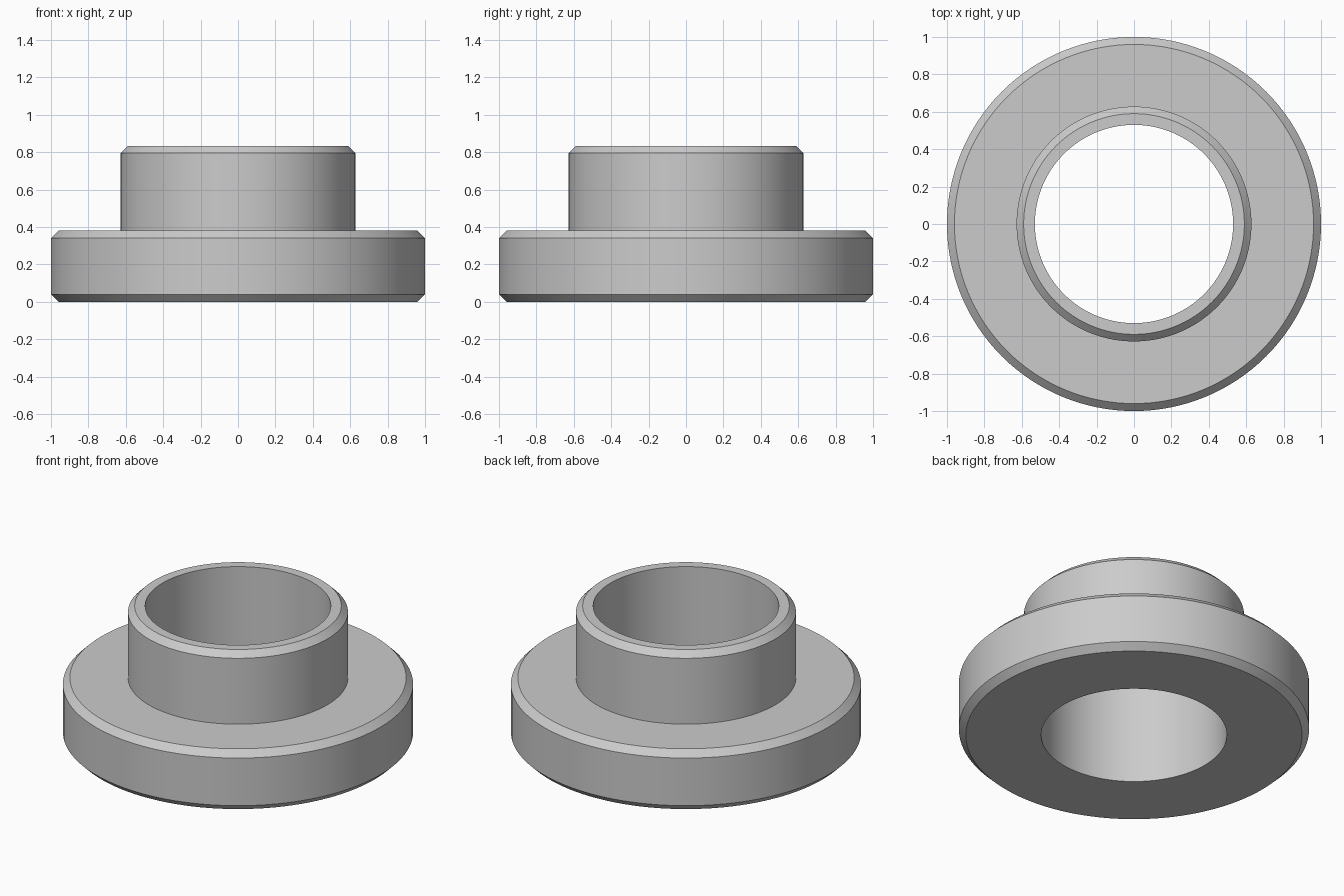
import bpy, bmesh
from math import cos, sin, tau, radians

if "Cube" in bpy.data.objects:
    bpy.data.objects.remove(bpy.data.objects["Cube"])

SEGMENTS = 128

# Closed (radius, height) cross-section: chamfered flange, chamfered collar, straight bore
PROFILE = [
    (0.53, 0.0), (0.96, 0.0), (1.0, 0.04), (1.0, 0.34), (0.96, 0.38),
    (0.628, 0.38), (0.628, 0.795), (0.59, 0.833), (0.53, 0.833),
]


def lathe(name, profile, segments):
    bm = bmesh.new()
    rings = []
    for i in range(segments):
        a = tau * i / segments
        rings.append([bm.verts.new((r * cos(a), r * sin(a), z)) for r, z in profile])
    n = len(profile)
    for i in range(segments):
        a, b = rings[i], rings[(i + 1) % segments]
        for j in range(n):
            k = (j + 1) % n
            bm.faces.new((a[j], b[j], b[k], a[k]))
    bmesh.ops.recalc_face_normals(bm, faces=bm.faces)
    mesh = bpy.data.meshes.new(name)
    bm.to_mesh(mesh)
    bm.free()
    obj = bpy.data.objects.new(name, mesh)
    bpy.context.collection.objects.link(obj)
    return obj


# Flanged bushing
bushing = lathe("flanged_bushing", PROFILE, SEGMENTS)
bpy.context.view_layer.objects.active = bushing
bushing.select_set(True)
bpy.ops.object.shade_smooth_by_angle(angle=radians(30))
